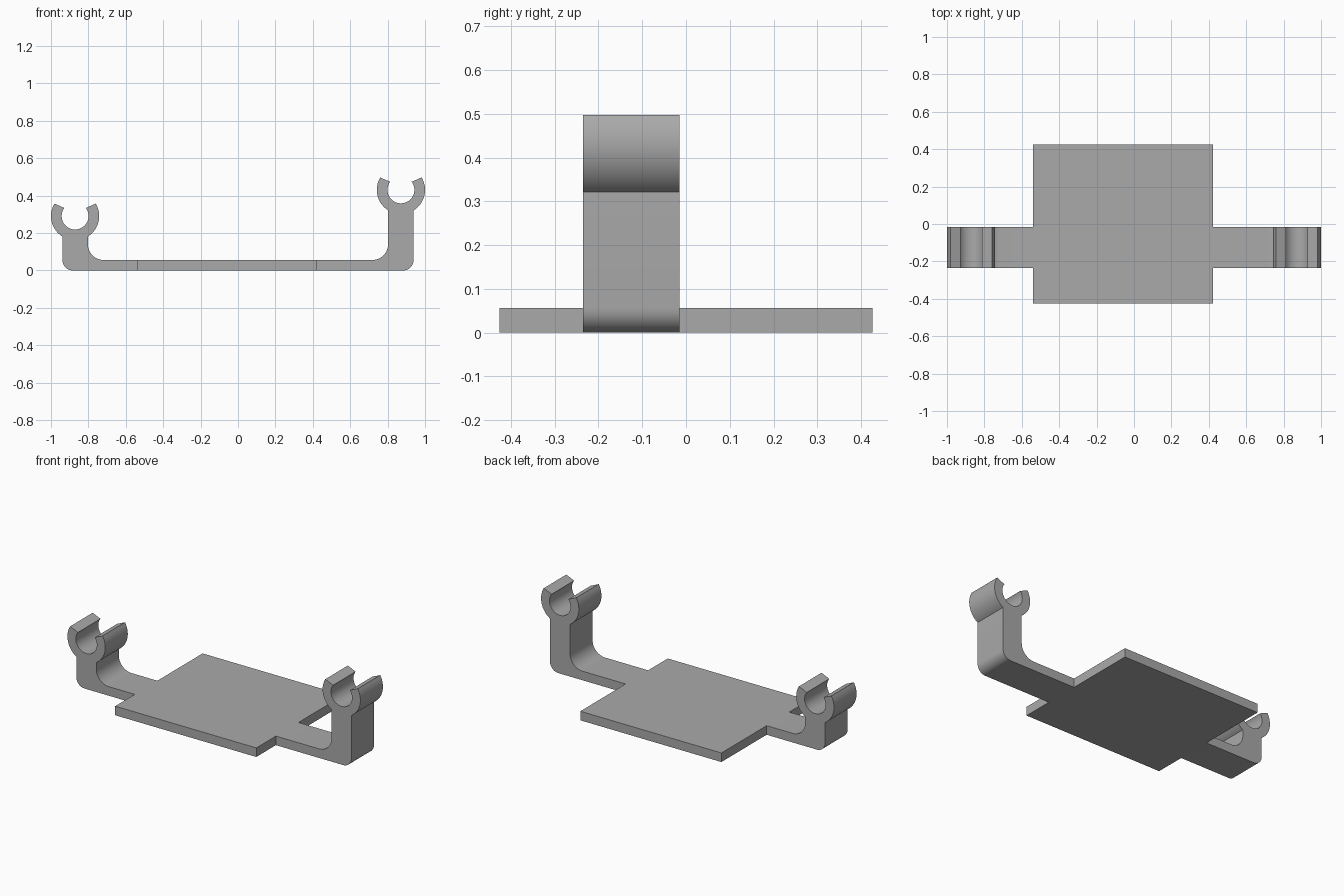
import bpy, bmesh
from math import cos, sin, radians, acos, degrees

cube = bpy.data.objects.get("Cube")
if cube:
    bpy.data.objects.remove(cube, do_unlink=True)

grey = bpy.data.materials.new("plain grey")
grey.use_nodes = True
colour = (0.4, 0.4, 0.4, 1)
grey.diffuse_color = colour
grey.node_tree.nodes["Principled BSDF"].inputs["Base Color"].default_value = colour

THICK = 0.056                      # plate and arm thickness
PLATE_X = (-0.54, 0.423)
PLATE_Y = (-0.426, 0.426)
ARM_Y = (-0.235, -0.015)
CLIP_X, LEG = 0.871, 0.068         # clip centre and half the leg width
OUTER, INNER = 0.129, 0.072        # clip radii


def arc(cx, cz, r, start, end, steps):
    """Points on an arc, angles in degrees."""
    angles = [radians(start + (end - start) * i / steps) for i in range(steps + 1)]
    return [(cx + r * cos(a), cz + r * sin(a)) for a in angles]


def prism(name, profile, y_range):
    """Extrude an x-z profile along y."""
    bm = bmesh.new()
    face = bm.faces.new([bm.verts.new((x, y_range[0], z)) for x, z in profile])
    extruded = bmesh.ops.extrude_face_region(bm, geom=[face])["geom"]
    moved = [v for v in extruded if isinstance(v, bmesh.types.BMVert)]
    bmesh.ops.translate(bm, verts=moved, vec=(0, y_range[1] - y_range[0], 0))
    bmesh.ops.recalc_face_normals(bm, faces=bm.faces)
    mesh = bpy.data.meshes.new(name)
    bm.to_mesh(mesh)
    bm.free()
    mesh.materials.append(grey)
    obj = bpy.data.objects.new(name, mesh)
    bpy.context.collection.objects.link(obj)
    bpy.ops.object.select_all(action="DESELECT")
    obj.select_set(True)
    bpy.context.view_layer.objects.active = obj
    bpy.ops.object.shade_smooth_by_angle(angle=radians(30))
    return obj


def bracket(name, side, root, clip_z):
    """Arm, rounded elbow, leg and open snap clip as one profile."""
    inside, outside = CLIP_X - LEG, CLIP_X + LEG
    bend, corner = 0.086, 0.056
    neck = degrees(acos(LEG / OUTER))
    pts = [(root, THICK), (root, 0)]
    pts += arc(outside - corner, corner, corner, -90, 0, 10)
    pts += arc(CLIP_X, clip_z, OUTER, -neck, 31, 16)
    pts += arc(CLIP_X, clip_z, INNER, 37, -217, 36)
    pts += arc(CLIP_X, clip_z, OUTER, 149, 180 + neck, 16)
    pts += arc(inside - bend, THICK + bend, bend, 0, -90, 12)
    prism(name, [(side * x, z) for x, z in pts], ARM_Y)


# Base plate
x0, x1 = PLATE_X
prism("base_plate", [(x0, 0), (x1, 0), (x1, THICK), (x0, THICK)], PLATE_Y)

# Clip brackets: the left one is taller
bracket("left_clip_bracket", 1, x1, 0.431)
bracket("right_clip_bracket", -1, -x0, 0.291)
